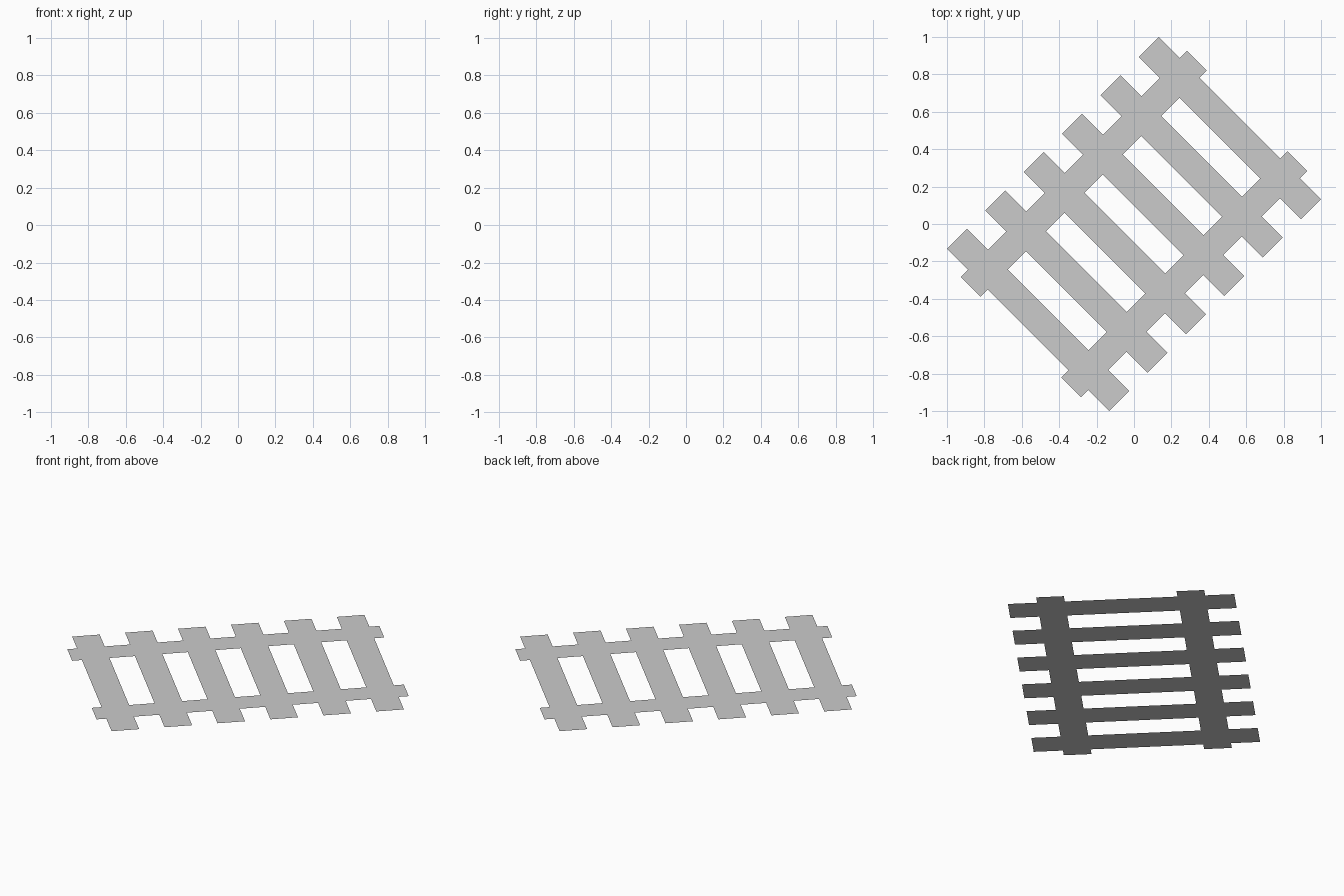
import bpy, bmesh
from math import radians
from mathutils import Matrix

if "Cube" in bpy.data.objects:
    bpy.data.objects.remove(bpy.data.objects["Cube"])

TURN = Matrix.Rotation(radians(45), 4, 'Z')  # the track runs diagonally


def strip(name, along, across, z, size_along, size_across):
    """Flat single-face strip, placed in track coordinates."""
    bm = bmesh.new()
    bmesh.ops.create_grid(bm, x_segments=1, y_segments=1, size=0.5)
    bmesh.ops.scale(bm, vec=(size_along, size_across, 1), verts=bm.verts)
    bmesh.ops.translate(bm, vec=(along, across, z), verts=bm.verts)
    bmesh.ops.transform(bm, matrix=TURN, verts=bm.verts)
    mesh = bpy.data.meshes.new(name)
    bm.to_mesh(mesh)
    bm.free()
    bpy.context.collection.objects.link(bpy.data.objects.new(name, mesh))


# Six crosswise sleepers on the ground
for i in range(6):
    strip(f"sleeper_{i + 1}", (i - 2.5) * 0.29, 0, 0, 0.151, 1.226)

# Two rails lying just above the sleepers
for name, side in (("left_rail", 1), ("right_rail", -1)):
    strip(name, 0, side * 0.38, 0.002, 1.71, 0.15)
